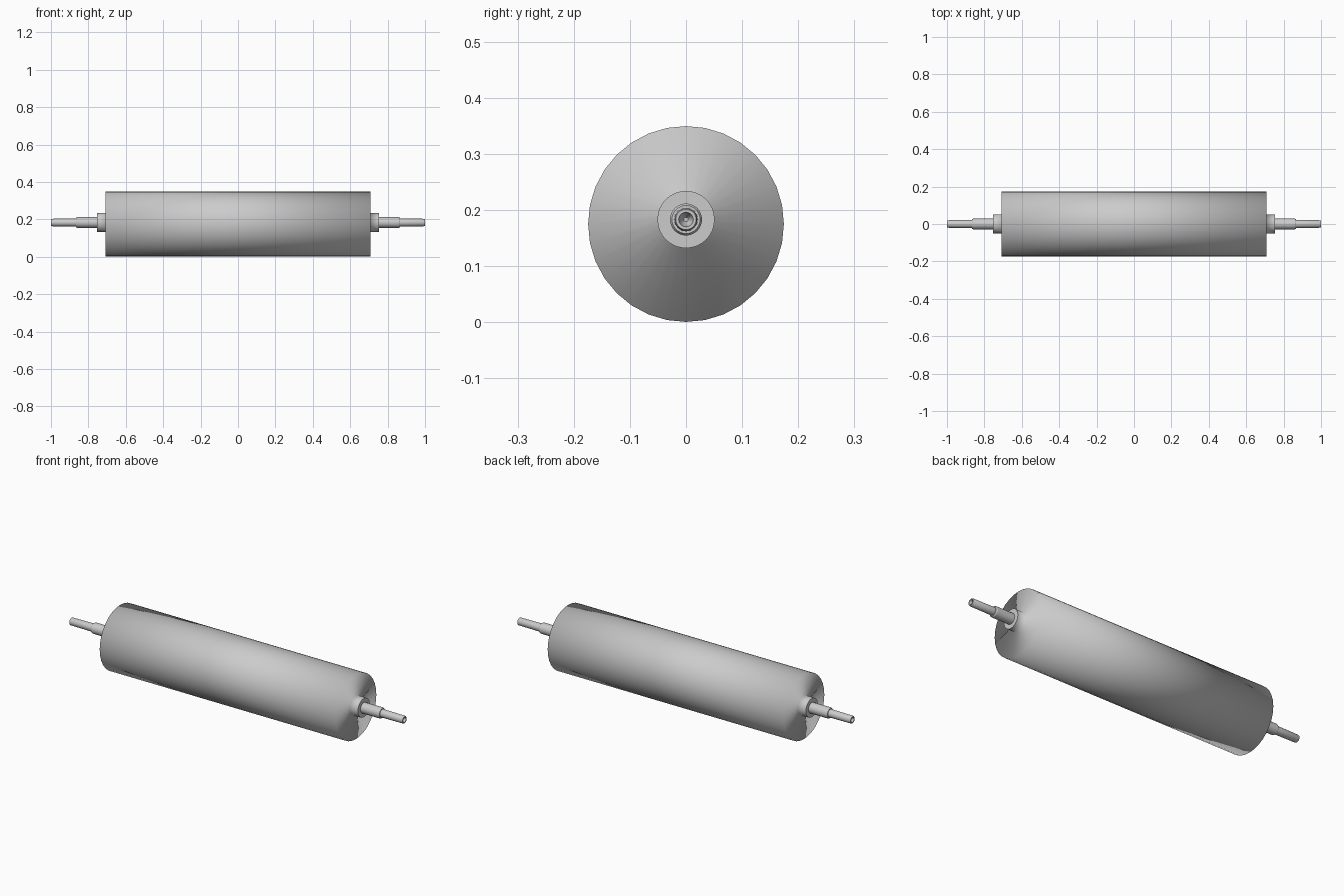
import bpy, bmesh, math

if "Cube" in bpy.data.objects:
    bpy.data.objects.remove(bpy.data.objects["Cube"])

SIDES = 32
BODY_Z = 0.175    # axis of the drum
SHAFT_Z = 0.183   # axis of the journals, slightly higher


def lathe(name, rings, cap_start=False, cap_end=False):
    """Join rings of (x, radius, axis height) into a surface along x."""
    bm = bmesh.new()
    loops = []
    for x, r, zc in rings:
        loops.append([bm.verts.new((x,
                                    r * math.sin(2 * math.pi * i / SIDES),
                                    zc + r * math.cos(2 * math.pi * i / SIDES)))
                      for i in range(SIDES)])
    for a, b in zip(loops, loops[1:]):
        for i in range(SIDES):
            j = (i + 1) % SIDES
            bm.faces.new((a[i], a[j], b[j], b[i]))
    if cap_start:
        bm.faces.new(loops[0])
    if cap_end:
        bm.faces.new(loops[-1])
    bmesh.ops.recalc_face_normals(bm, faces=bm.faces)
    me = bpy.data.meshes.new(name)
    bm.to_mesh(me)
    bm.free()
    ob = bpy.data.objects.new(name, me)
    bpy.context.collection.objects.link(ob)
    return ob


# Drum with end walls, shaded softly over the rims
drum = lathe("roller_drum", [
    (-0.755, 0.051, SHAFT_Z), (-0.708, 0.051, SHAFT_Z),
    (-0.708, 0.1745, BODY_Z), (0.708, 0.1745, BODY_Z),
    (0.708, 0.051, SHAFT_Z), (0.755, 0.051, SHAFT_Z),
], True, True)
for p in drum.data.polygons:
    p.use_smooth = len(p.vertices) == 4
for e in drum.data.edges:
    a, b = (drum.data.vertices[v].co.x for v in e.vertices)
    if abs(a) > 0.75 and abs(a - b) < 1e-5:
        e.use_edge_sharp = True

# Stepped journals with a centre-drilled tip
profile = [(0.75, 0.0285), (0.860, 0.0285), (0.866, 0.025), (0.866, 0.021),
           (0.996, 0.020), (1.0, 0.018), (1.0, 0.013), (0.985, 0.009),
           (0.975, 0.004)]
for side, name in ((1, "right_journal"), (-1, "left_journal")):
    ob = lathe(name, [(side * x, r, SHAFT_Z) for x, r in profile], True, True)
    bpy.ops.object.select_all(action='DESELECT')
    ob.select_set(True)
    bpy.context.view_layer.objects.active = ob
    bpy.ops.object.shade_smooth_by_angle(angle=math.radians(30))
